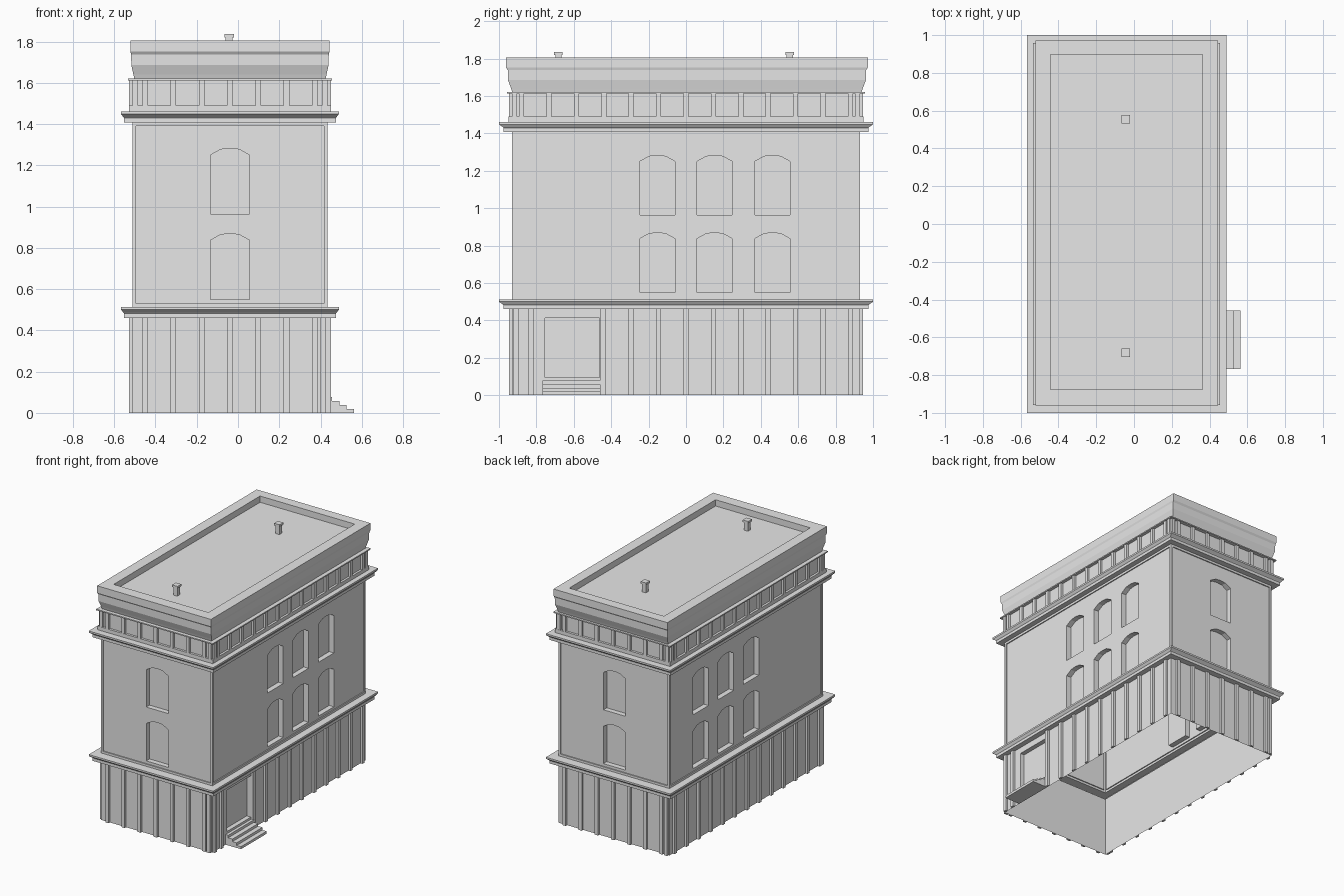
import bpy, bmesh
from mathutils import Vector

if "Cube" in bpy.data.objects:
    bpy.data.objects.remove(bpy.data.objects["Cube"])

CX, WX, WY = -0.039, 0.472, 0.93      # centre line and wall half sizes

stone = bpy.data.materials.new("grey stone")
stone.diffuse_color = (0.8, 0.8, 0.8, 1)
stone.use_nodes = True
stone.node_tree.nodes["Principled BSDF"].inputs["Base Color"].default_value = stone.diffuse_color

# each side: origin on wall plane, direction along wall, outward normal, half length
SIDES = {
    "front": (Vector((CX, -WY, 0)), Vector((1, 0, 0)), Vector((0, -1, 0)), WX),
    "right": (Vector((CX + WX, 0, 0)), Vector((0, 1, 0)), Vector((1, 0, 0)), WY),
    "back": (Vector((CX, WY, 0)), Vector((-1, 0, 0)), Vector((0, 1, 0)), WX),
    "left": (Vector((CX - WX, 0, 0)), Vector((0, -1, 0)), Vector((-1, 0, 0)), WY),
}


def finish(name, bm):
    bmesh.ops.remove_doubles(bm, verts=bm.verts, dist=1e-5)
    bmesh.ops.recalc_face_normals(bm, faces=bm.faces)
    me = bpy.data.meshes.new(name)
    bm.to_mesh(me)
    bm.free()
    me.materials.append(stone)
    ob = bpy.data.objects.new(name, me)
    bpy.context.collection.objects.link(ob)
    return ob


def box(bm, a, b):
    lo = [min(p, q) for p, q in zip(a, b)]
    hi = [max(p, q) for p, q in zip(a, b)]
    vs = bmesh.ops.create_cube(bm, size=1)["verts"]
    for v in vs:
        v.co = [hi[i] if v.co[i] > 0 else lo[i] for i in range(3)]


def at(side, u, z, d):
    o, t, n, _ = SIDES[side]
    return o + t * u + n * d + Vector((0, 0, z))


def ring(bm, side, pts, d):
    return [bm.verts.new(at(side, u, z, d)) for u, z in pts]


def bridge(bm, a, b):
    for i in range(len(a)):
        j = (i + 1) % len(a)
        bm.faces.new((a[i], a[j], b[j], b[i]))


def rect(u0, u1, z0, z1):
    return [(u0, z0), (u1, z0), (u1, z1), (u0, z1)]


def arch(u, z, w=0.094):
    # window outline with a low segmental arch
    return [(u - w, z), (u + w, z), (u + w, z + .287), (u + .045, z + .314), (u, z + .319),
            (u - .045, z + .314), (u - w, z + .287)]


def wall(bm, side, z0, z1, holes, frame, depth):
    h = SIDES[side][3]
    outer, d = ring(bm, side, rect(-h, h, z0, z1), 0), 0
    if frame:                          # raised border around a sunk field
        pts = rect(-h + frame, h - frame, z0 + frame, z1 - frame)
        d = -0.008
        lip, sunk = ring(bm, side, pts, 0), ring(bm, side, pts, d)
        bridge(bm, outer, lip)
        bridge(bm, lip, sunk)
        outer = sunk
    if not holes:
        bm.faces.new(outer)
        return
    loops = [outer]
    for hole in holes:                 # recess with jambs and a back
        rim, back = ring(bm, side, hole, d), ring(bm, side, hole, d - depth)
        bridge(bm, rim, back)
        bm.faces.new(back)
        loops.append(rim)
    edges = []
    for lp in loops:
        for i in range(len(lp)):
            a, b = lp[i], lp[(i + 1) % len(lp)]
            edges.append(bm.edges.get((a, b)) or bm.edges.new((a, b)))
    bmesh.ops.triangle_fill(bm, use_beauty=True, use_dissolve=False,
                            edges=edges, normal=SIDES[side][2])


def loft(name, rows, cap=False):
    # stack of rectangles: half x, half y, z, y shift
    bm = bmesh.new()
    prev = None
    for hx, hy, z, cy in rows:
        cur = [bm.verts.new((CX + sx * hx, cy + sy * hy, z))
               for sx, sy in ((-1, -1), (1, -1), (1, 1), (-1, 1))]
        if prev:
            bridge(bm, prev, cur)
        prev = cur
    if cap:
        bm.faces.new(prev)
    return finish(name, bm)


# ground floor walls, open below, with door recess
bm = bmesh.new()
for s in SIDES:
    wall(bm, s, 0, .46, [rect(-.754, -.462, .095, .412)] if s == "right" else [], 0, .035)
finish("ground_floor_walls", bm)

# upper walls with arched windows
bm = bmesh.new()
columns = {"front": [0], "back": [0], "right": [-.153, .153, .462], "left": [-.54, -.235, .07]}
for s, us in columns.items():
    wall(bm, s, .513, 1.408, [arch(u, z) for u in us for z in (.55, .963)], .017, .04)
finish("upper_walls", bm)

# lower and upper string cornices
def cornice(z):
    return [(WX, WY, z, 0), (.513, .976, z, 0), (.513, .976, z + .022, 0), (.517, .98, z + .026, 0),
            (.5275, 1.0, z + .04, 0), (.5275, 1.0, z + .053, 0)]

loft("lower_cornice", cornice(.46) + [(WX, WY, .513, 0)])
loft("upper_cornice", cornice(1.408) + [(.489, .948, 1.461, 0)])

# frieze, flared crown, parapet and roof deck
loft("frieze_and_roof", [
    (.489, .948, 1.461, 0), (.489, .948, 1.489, 0), (WX, WY, 1.489, 0), (WX, WY, 1.612, 0),
    (.495, .957, 1.612, 0), (.495, .957, 1.621, 0), (.464, .934, 1.621, .005),
    (.468, .94, 1.64, .005), (.478, .957, 1.685, .005), (.479, .958, 1.738, .005),
    (.483, .967, 1.752, .005), (.483, .967, 1.805, .005), (.402, .887, 1.805, .01),
    (.402, .887, 1.757, .01)], cap=True)

# pilasters of the ground floor and the frieze
for name, z0, z1 in (("ground_floor_pilasters", 0, .46), ("frieze_pilasters", 1.489, 1.612)):
    bm = bmesh.new()
    for s, (o, t, n, h) in SIDES.items():
        if h == WX:
            us = [k * .137 for k in range(-3, 4)]
        else:
            us = [k * .1465 for k in range(-6, 7)]
        if z0 == 0 and s == "right":   # leave room for the door
            us = [-.91, -.83, -.445] + [u for u in us if u > -.4]
        if z0 > 0:
            us += [-h + .012, h - .012]
        elif s != "right":
            us += [h - .022]
        for u in us:
            box(bm, at(s, u - .0135, z0, 0), at(s, u + .0135, z1, .017))
    finish(name, bm)

# door steps
bm = bmesh.new()
for i in range(4):
    box(bm, (CX + WX, -.768, .0195 * i), (.563 - .036 * i, -.457, .0195 * (i + 1)))
finish("door_steps", bm)

# roof vents
bm = bmesh.new()
for y in (-.682, .555):
    box(bm, (-.06, y - .017, 1.757), (-.026, y + .017, 1.822))
    box(bm, (-.066, y - .023, 1.82), (-.02, y + .023, 1.836))
finish("roof_vents", bm)
